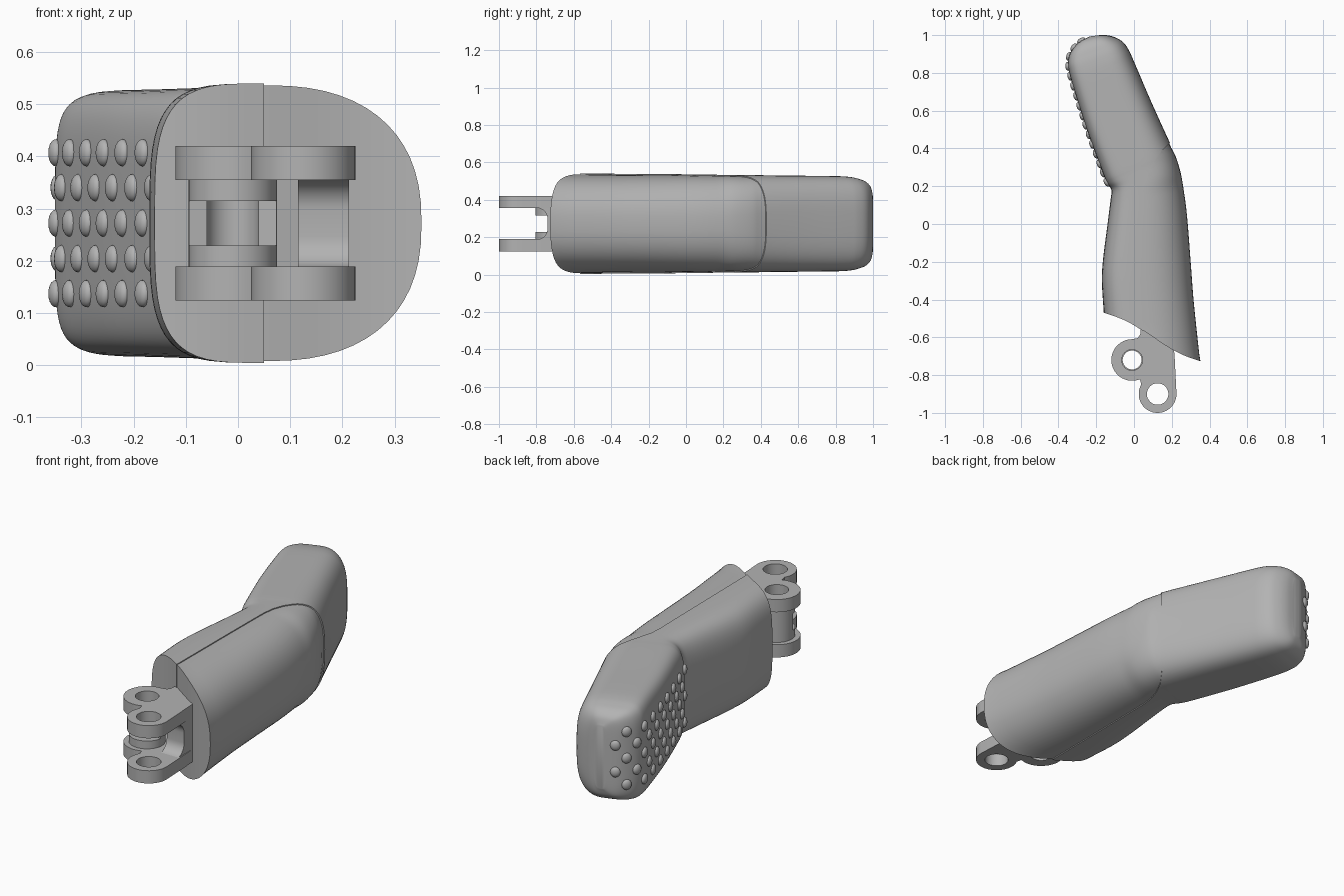
import bpy, bmesh
from math import sin, cos, pi, radians
from mathutils import Vector, Matrix

old = bpy.data.objects.get("Cube")
if old:
    bpy.data.objects.remove(old)

grey = bpy.data.materials.new("mid_grey")
grey.use_nodes = True
grey.diffuse_color = (0.45, 0.45, 0.45, 1)
grey.node_tree.nodes["Principled BSDF"].inputs["Base Color"].default_value = grey.diffuse_color
MID = 0.272  # height of the symmetry plane


def add(name, bm, smooth=30):
    me = bpy.data.meshes.new(name)
    bmesh.ops.recalc_face_normals(bm, faces=bm.faces)
    bm.to_mesh(me)
    bm.free()
    me.materials.append(grey)
    me.shade_smooth()
    me.set_sharp_from_angle(angle=radians(smooth))
    ob = bpy.data.objects.new(name, me)
    bpy.context.collection.objects.link(ob)
    return ob


def prism(name, outline, lo, hi, holes=(), turn=None):
    """Extrude a flat outline with holes between two heights."""
    cu = bpy.data.curves.new(name, 'CURVE')
    cu.dimensions, cu.fill_mode, cu.extrude = '2D', 'BOTH', (hi - lo) / 2
    for pts in (outline, *holes):
        sp = cu.splines.new('POLY')
        sp.points.add(len(pts) - 1)
        for p, q in zip(sp.points, pts):
            p.co = (q[0], q[1], 0, 1)
        sp.use_cyclic_u = True
    tmp = bpy.data.objects.new(name + "_profile", cu)
    bpy.context.collection.objects.link(tmp)
    bpy.context.view_layer.update()
    me = bpy.data.meshes.new_from_object(tmp.evaluated_get(bpy.context.evaluated_depsgraph_get()))
    bm = bmesh.new()
    bm.from_mesh(me)
    bpy.data.objects.remove(tmp)
    bmesh.ops.remove_doubles(bm, verts=bm.verts, dist=1e-5)
    bm.transform(Matrix.Translation((0, 0, (lo + hi) / 2)))
    if turn:
        bm.transform(turn)
    return add(name, bm)


def arc(cx, cy, r, a, b, n=24):
    return [(cx + r * cos(radians(a + (b - a) * i / n)),
             cy + r * sin(radians(a + (b - a) * i / n))) for i in range(n + 1)]


def boolean(ob, cutter, op):
    mod = ob.modifiers.new("cut", 'BOOLEAN')
    mod.object, mod.operation, mod.solver = cutter, op, 'EXACT'
    bpy.context.view_layer.update()
    me = bpy.data.meshes.new_from_object(ob.evaluated_get(bpy.context.evaluated_depsgraph_get()))
    ob.modifiers.clear()
    ob.data = me
    me.shade_smooth()
    me.set_sharp_from_angle(angle=radians(30))


# Stations: left-hand edge x y, right-hand edge x y, half height
stations = [
    (-.16, -.47, .355, -.73, .268), (-.17, -.3, .322, -.42, .267),
    (-.163, -.18, .305, -.2, .266), (-.14, 0, .285, .05, .264),
    (-.125, .12, .265, .2, .262), (-.12, .18, .25, .28, .261),
    (-.142, .215, .225, .36, .26), (-.165, .27, .19, .43, .26),
    (-.25, .5, .09, .65, .257), (-.32, .72, 0, .86, .255),
    (-.345, .81, -.03, .925, .25), (-.35, .86, -.06, .965, .24),
    (-.335, .91, -.1, .988, .226), (-.295, .96, -.14, .999, .2),
    (-.235, .993, -.18, 1, .16)]


def station(t):
    """Smooth interpolation through the stations."""
    last = len(stations) - 1
    i = min(int(t), last - 1)
    f = t - i
    a, b, c, d = (stations[max(0, min(last, i + k))] for k in (-1, 0, 1, 2))
    return [q + f * ((r - p) / 2 + f * (p - 2.5 * q + 2 * r - s / 2
            + f * (1.5 * (q - r) + (s - p) / 2))) for p, q, r, s in zip(a, b, c, d)]


def make_shell(name, inset):
    bm = bmesh.new()
    half, sub = 30, 5
    rings = []
    for k in range((len(stations) - 1) * sub + 1):
        t = k / sub
        lx, ly, rx, ry, h = station(t)
        blend = min(1, max(0, (t - 4) / 4))
        seam = .41 + .09 * blend
        ring = []
        for j in range(2 * half):
            a = pi * j / half
            c, s = cos(a), sin(a)
            n = (2.4 + .8 * blend) if c > 0 else (3.7 + 1.8 * blend)
            u = abs(c) ** (2 / n)
            w = seam + (1 - seam) * u if c > 0 else seam * (1 - u)
            z = h * abs(s) ** (2 / n) * (1 if s >= 0 else -1)
            wave = .016 * sin(2 * pi * w) * max(0, 1 - t)
            ring.append(bm.verts.new((lx + (rx - lx) * w, ly + (ry - ly) * w + wave, MID + z)))
        rings.append(ring)
    m = 2 * half
    for p, q in zip(rings, rings[1:]):
        for j in range(m):
            bm.faces.new((p[j], p[(j + 1) % m], q[(j + 1) % m], q[j]))
    # ruled end caps
    for ring in (rings[0], rings[-1]):
        for j in range(half):
            loop = [ring[j], ring[j + 1], ring[(m - j - 1) % m], ring[(m - j) % m]]
            bm.faces.new(list(dict.fromkeys(loop)))
    bmesh.ops.recalc_face_normals(bm, faces=bm.faces)
    bm.normal_update()
    for v, n in [(v, v.normal.copy()) for v in bm.verts]:
        v.co -= n * inset
    return add(name, bm)


# Handle body and slightly recessed side cover
seam_line = [(.05, -1.2), (.05, .14), (.056, .2), (.075, .26), (.105, .325),
             (.145, .385), (.19, .43), (.24, .46), (.7, .46), (.7, -1.2)]
body = make_shell("handle_body", 0)
cover = make_shell("side_cover", .005)
cutter = prism("cover_cutter", seam_line, -.3, .9)
boolean(body, cutter, 'DIFFERENCE')
boolean(cover, cutter, 'INTERSECT')
bpy.data.objects.remove(cutter)

# Grip bumps, staggered in five rows along the grip face
path = [Vector(station(5.7 + i * .02)[:2]) for i in range(385)]
travel, target, column = 0, .02, 0
for p, q in zip(path, path[1:]):
    travel += (q - p).length
    if travel < target:
        continue
    target += .054
    d = (q - p).normalized()
    frame = Matrix(((-d.y, d.x, 0, p.x), (d.x, d.y, 0, p.y), (0, 0, 1, 0), (0, 0, 0, 1)))
    bm = bmesh.new()
    for z in ((-.135, 0, .135) if column % 2 == 0 else (-.068, .068)):
        bmesh.ops.create_uvsphere(bm, u_segments=16, v_segments=10, radius=1,
                                  matrix=frame @ Matrix.Translation((0, 0, MID + z))
                                  @ Matrix.Diagonal((.014, .024, .026, 1)))
    column += 1
    add("grip_bumps_%d" % column, bm, 60)

# Hinge bracket: two mirrored lug plates with pin holes
pin_a, pin_b = (-.01, -.72), (.125, -.9)
lug = ([(.205, -.6), (.215, -.7)] + arc(*pin_b, .1, 0, -210) + arc(*pin_a, .11, -68, -270)
       + [(.02, -.604), (.033, -.585), (.035, -.5)])
holes = [arc(*pin_a, .055, 0, 352, 31), arc(*pin_b, .057, 0, 352, 31)]
boss_hole = [arc(*pin_a, .05, 0, 352, 31)]
for side, s in (("upper", 1), ("lower", -1)):
    lo, hi = sorted((MID + s * .083, MID + s * .148))
    prism(side + "_lug", lug, lo, hi, holes)
    lo, hi = sorted((MID + s * .043, MID + s * .086))
    prism(side + "_boss", arc(*pin_a, .085, 0, 352, 31), lo, hi, boss_hole)

# Half barrel between the bosses
prism("pin_barrel", arc(*pin_a, .085, -8, 188) + arc(*pin_a, .05, 188, -8),
      MID - .045, MID + .045)

# Web joining the lugs, with a rounded slot end
web = (arc(-.8, MID + .025, .06, 90, 0, 8) + arc(-.8, MID - .025, .06, 0, -90, 8)
       + [(-.6, MID - .085), (-.6, MID + .085)])
turn = Matrix(((0, 0, 1, 0), (1, 0, 0, 0), (0, 1, 0, 0), (0, 0, 0, 1)))
prism("bracket_web", web, .115, .213, turn=turn)
